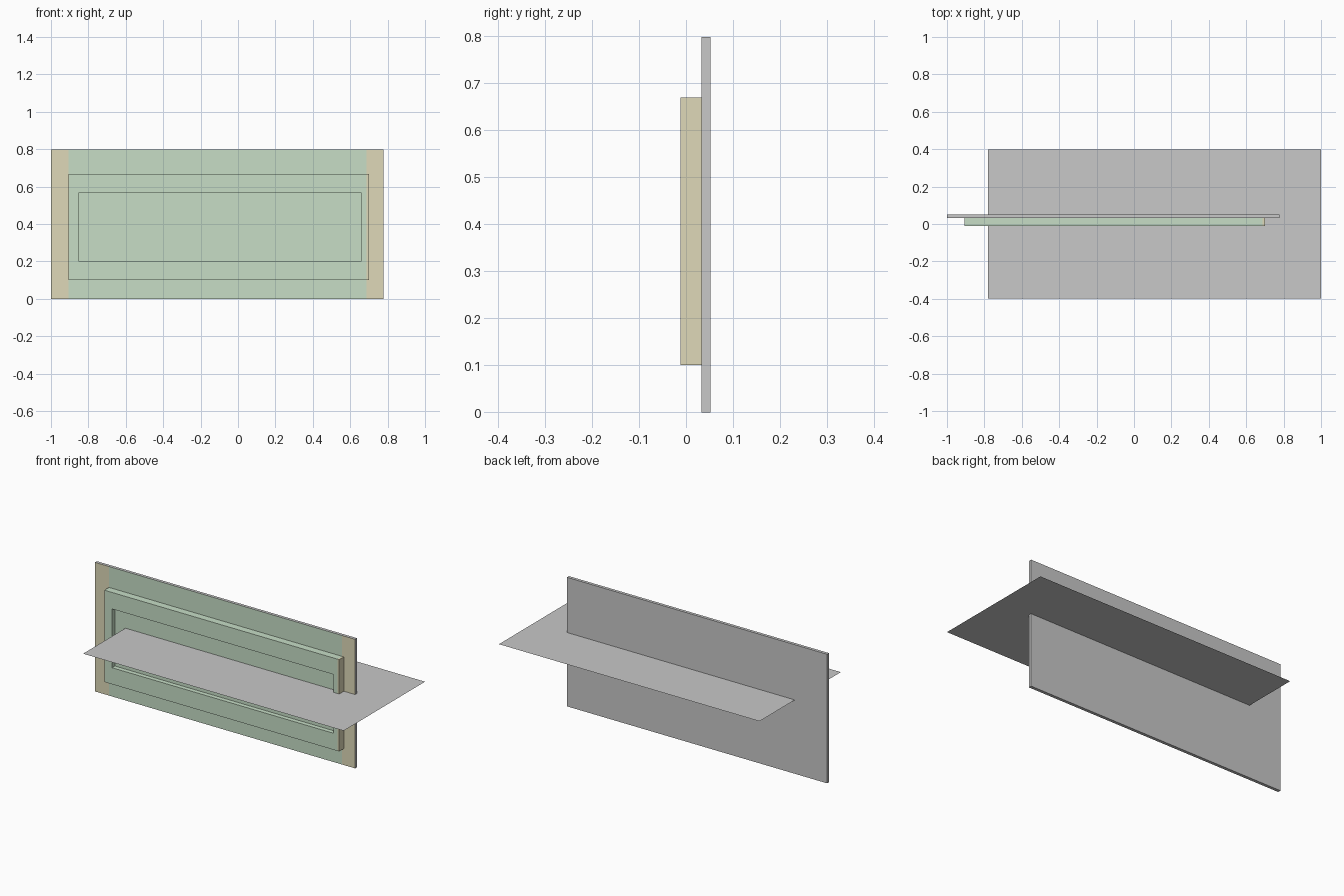
import bpy, bmesh
from mathutils import Vector

if "Cube" in bpy.data.objects:
    bpy.data.objects.remove(bpy.data.objects["Cube"])


def material(name, rgb):
    m = bpy.data.materials.new(name)
    m.diffuse_color = (*rgb, 1)
    m.use_nodes = True
    m.node_tree.nodes["Principled BSDF"].inputs["Base Color"].default_value = m.diffuse_color
    return m


GREEN = material("pale green", (0.571, 0.730, 0.565))
TAN = material("pale tan", (0.738, 0.694, 0.479))
GREY = material("light grey", (0.58, 0.58, 0.58))
SPLIT_L, SPLIT_R = -0.905, 0.688   # where green gives way to tan


def box(x0, x1, y0, y1, z0, z1):
    bm = bmesh.new()
    bmesh.ops.create_cube(bm, size=1)
    for v in bm.verts:
        v.co = Vector((x1 if v.co.x > 0 else x0,
                       y1 if v.co.y > 0 else y0,
                       z1 if v.co.z > 0 else z0))
    bm.normal_update()
    return bm


def cut_x(bm, x):
    bmesh.ops.bisect_plane(bm, geom=bm.verts[:] + bm.edges[:] + bm.faces[:],
                           plane_co=(x, 0, 0), plane_no=(1, 0, 0))


def finish(bm, name, mats, rule=lambda f: 0):
    bm.normal_update()
    for f in bm.faces:
        f.material_index = rule(f)
    me = bpy.data.meshes.new(name)
    bm.to_mesh(me)
    bm.free()
    for m in mats:
        me.materials.append(m)
    ob = bpy.data.objects.new(name, me)
    bpy.context.collection.objects.link(ob)


def side_band(f):
    x = f.calc_center_median().x
    return 0 if SPLIT_L + 1e-4 < x < SPLIT_R else 1


# Back panel: coloured front, grey edges and back
bm = box(-1.0, 0.777, 0.033, 0.052, 0.0, 0.797)
cut_x(bm, SPLIT_L)
cut_x(bm, SPLIT_R)
finish(bm, "back_panel", [GREEN, TAN, GREY],
       lambda f: side_band(f) if f.normal.y < -0.5 else 2)

# Raised frame with a recessed middle
bm = box(-0.905, 0.70, -0.012, 0.033, 0.101, 0.668)
front = min(bm.faces, key=lambda f: f.calc_center_median().y)
bmesh.ops.inset_individual(bm, faces=[front], thickness=0.05)
mid = front.calc_center_median()
for v in front.verts:
    v.co.x = 0.66 if v.co.x > mid.x else -0.852
    v.co.z = 0.566 if v.co.z > mid.z else 0.203
floor = bmesh.ops.extrude_discrete_faces(bm, faces=[front])["faces"][0]
for v in floor.verts:
    v.co.y = 0.016
cut_x(bm, SPLIT_R)
finish(bm, "raised_frame", [GREEN, TAN], side_band)

# Thin horizontal sheet passing through the panel
bm = bmesh.new()
bmesh.ops.create_grid(bm, x_segments=1, y_segments=1, size=1)
for v in bm.verts:
    v.co = Vector((1.0 if v.co.x > 0 else -0.78, 0.397 * v.co.y, 0.456))
finish(bm, "horizontal_sheet", [GREY])
